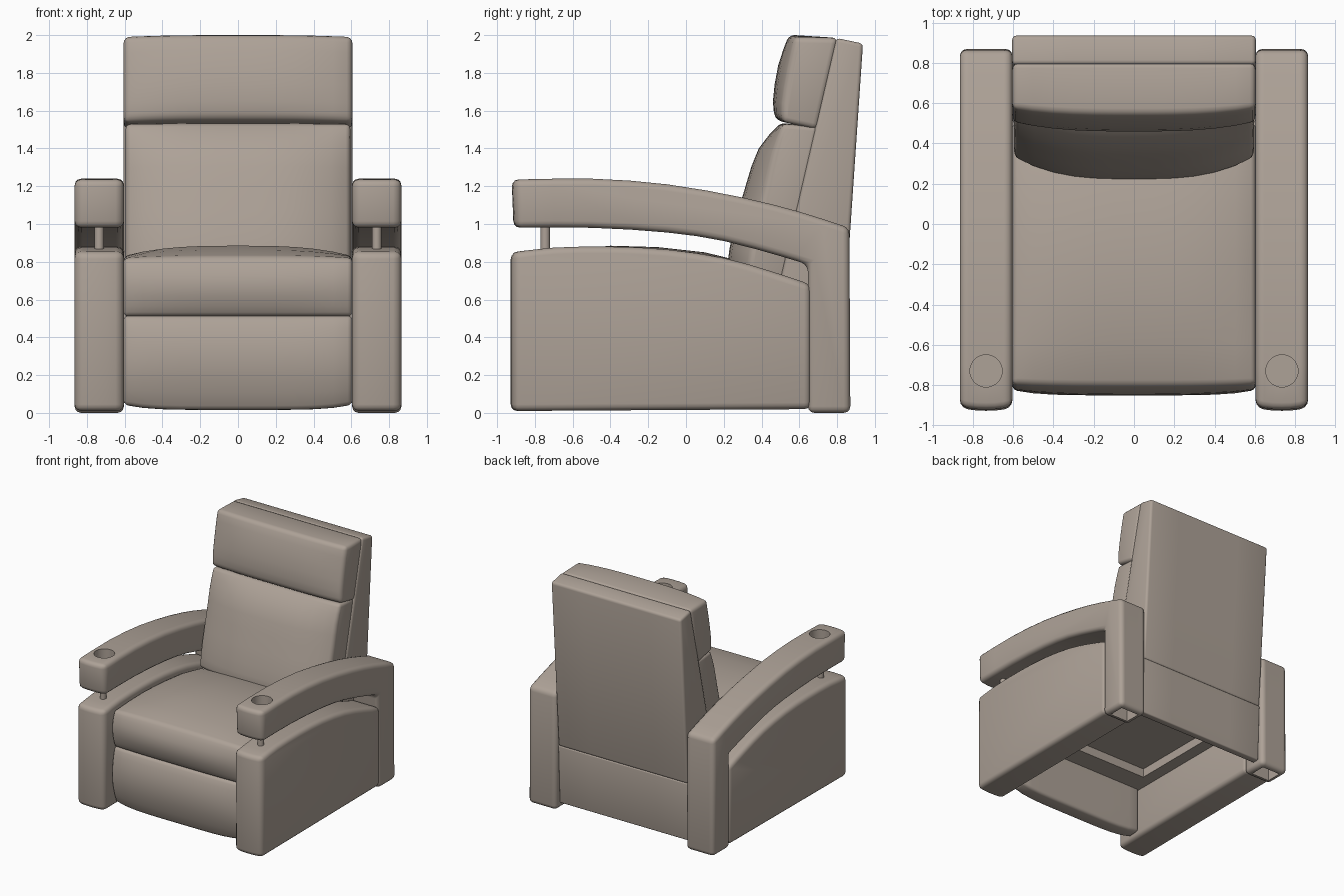
import bpy, bmesh, math
from mathutils import Vector

cube = bpy.data.objects.get("Cube")
if cube:
    bpy.data.objects.remove(cube, do_unlink=True)

COLOUR = (0.42, 0.36, 0.31, 1)
leather = bpy.data.materials.new("beige_leather")
leather.use_nodes = True
leather.diffuse_color = COLOUR
bsdf = leather.node_tree.nodes["Principled BSDF"]
bsdf.inputs["Base Color"].default_value = COLOUR
bsdf.inputs["Roughness"].default_value = 0.6


def outline(*runs, steps=2):
    """Join runs of (y, z) points into a closed outline; runs of 3+ points are splined."""
    result = []
    for run in runs:
        pts = [Vector(p) for p in run]
        if len(pts) == 2:
            result.append(pts[0])
            continue
        pts = [2 * pts[0] - pts[1]] + pts + [2 * pts[-1] - pts[-2]]
        for a, b, c, d in zip(pts, pts[1:], pts[2:], pts[3:]):
            for i in range(steps):
                t = i / steps
                result.append(0.5 * (2 * b + (c - a) * t + (2 * a - 5 * b + 4 * c - d) * t * t
                                     + (3 * b - a - 3 * c + d) * t ** 3))
    return result


def activate(obj):
    bpy.ops.object.select_all(action="DESELECT")
    obj.select_set(True)
    bpy.context.view_layer.objects.active = obj


def finish(obj, bevel=0.0, cutters=()):
    """Round the edges, cut the openings and smooth the shading."""
    obj.data.materials.append(leather)
    activate(obj)
    if bevel:
        mod = obj.modifiers.new("rounded_edges", "BEVEL")
        mod.width, mod.segments = bevel, 3
        mod.limit_method, mod.angle_limit = "ANGLE", math.radians(42)
        mod.use_clamp_overlap = False
        bpy.ops.object.modifier_apply(modifier=mod.name)
    for cutter in cutters:
        mod = obj.modifiers.new("opening", "BOOLEAN")
        mod.operation, mod.solver, mod.object = "DIFFERENCE", "EXACT", cutter
        bpy.ops.object.modifier_apply(modifier=mod.name)
        bpy.data.objects.remove(cutter, do_unlink=True)
    bpy.ops.object.shade_smooth_by_angle(angle=math.radians(35))
    return obj


def loft(name, x0, x1, edge, mid=None, bevel=0.03, spans=12, power=2.5, cutters=()):
    """Sweep an outline along x, swelling from the edge outline to the mid outline."""
    mid = mid or edge
    bm = bmesh.new()
    rings = []
    for i in range(spans + 1):
        t = i / spans
        swell = 1 - abs(2 * t - 1) ** power
        rings.append([bm.verts.new((x0 + (x1 - x0) * t, *e.lerp(m, swell)))
                      for e, m in zip(edge, mid)])
    n = len(edge)
    for r, s in zip(rings, rings[1:]):
        for j in range(n):
            bm.faces.new((r[j], r[(j + 1) % n], s[(j + 1) % n], s[j]))
    bm.faces.new(rings[0])
    bm.faces.new(rings[-1])
    bmesh.ops.recalc_face_normals(bm, faces=bm.faces)
    mesh = bpy.data.meshes.new(name)
    bm.to_mesh(mesh)
    bm.free()
    obj = bpy.data.objects.new(name, mesh)
    bpy.context.collection.objects.link(obj)
    return finish(obj, bevel, cutters)


def box(name, x, y, z, cutters=()):
    return loft(name, *x, outline(((y[0], z[0]), (y[1], z[0])), ((y[1], z[0]), (y[1], z[1])),
                                  ((y[1], z[1]), (y[0], z[1])), ((y[0], z[1]), (y[0], z[0]))),
                bevel=0, spans=1, cutters=cutters)


def cylinder(name, location, radius, depth):
    bpy.ops.mesh.primitive_cylinder_add(vertices=40, radius=radius, depth=depth, location=location)
    obj = bpy.context.object
    obj.name = name
    return finish(obj)


def swollen_front(pts):
    """Push the front end of an arm outline forward a little."""
    return [Vector((p.x - 0.018, p.y)) if p.x < -0.85 else p.copy() for p in pts]


# Arms: side panel, curved armrest with rear leg, cup holder and front post
panel = outline(((0.66, 0.02), (-0.91, 0.01)), ((-0.91, 0.01), (-0.91, 0.85)),
                ((-0.91, 0.85), (-0.7, 0.875), (-0.4, 0.88), (-0.1, 0.865), (0.2, 0.82),
                 (0.45, 0.75), (0.66, 0.68)),
                ((0.66, 0.68), (0.66, 0.02)))
armrest = outline(((0.645, 0), (0.645, 0.785)),
                  ((0.645, 0.785), (0.5, 0.83), (0.2, 0.91), (-0.1, 0.955), (-0.5, 0.98),
                   (-0.895, 0.98)),
                  ((-0.895, 0.98), (-0.905, 1.235)),
                  ((-0.905, 1.235), (-0.5, 1.24), (-0.1, 1.21), (0.3, 1.14), (0.6, 1.065),
                   (0.865, 0.98)),
                  ((0.865, 0.98), (0.87, 0)), ((0.87, 0), (0.645, 0)))
for side, label in ((1, "left"), (-1, "right")):
    inner, outer, centre = side * 0.604, side * 0.865, side * 0.735
    loft(label + "_side_panel", inner, outer, panel, swollen_front(panel), 0.035, 6)
    cup = cylinder("cup_cutter", (centre, -0.73, 1.22), 0.08, 0.24)
    hollow = box("leg_cutter", (side * 0.65, side * 0.82), (0.69, 0.825), (-0.1, 0.2))
    cup.hide_render = hollow.hide_render = True
    loft(label + "_armrest", inner, outer, armrest, swollen_front(armrest), 0.035, 6,
         cutters=(cup, hollow))
    cylinder(label + "_arm_post", (centre, -0.745, 0.92), 0.025, 0.18)

# Seat cushion with crowned top
loft("seat_cushion", -0.605, 0.605,
     outline(((0.5, 0.51), (-0.79, 0.51)),
             ((-0.79, 0.51), (-0.82, 0.62), (-0.82, 0.73), (-0.79, 0.82)),
             ((-0.79, 0.82), (-0.4, 0.83), (0.1, 0.79), (0.5, 0.7)),
             ((0.5, 0.7), (0.5, 0.51))),
     outline(((0.5, 0.51), (-0.8, 0.51)),
             ((-0.8, 0.51), (-0.845, 0.62), (-0.845, 0.73), (-0.8, 0.83)),
             ((-0.8, 0.83), (-0.4, 0.885), (0.1, 0.85), (0.5, 0.74)),
             ((0.5, 0.74), (0.5, 0.51))), 0.025, power=3)

# Open frame carrying the seat
opening = box("frame_cutter", (-0.5, 0.5), (-0.48, 0.5), (0.3, 0.505))
opening.hide_render = True
box("seat_frame", (-0.605, 0.605), (-0.67, 0.6), (0.43, 0.53), (opening,))

# Folded footrest below the seat
loft("footrest", -0.605, 0.605,
     outline(((-0.66, 0.05), (-0.66, 0.515)), ((-0.66, 0.515), (-0.79, 0.515)),
             ((-0.79, 0.515), (-0.82, 0.38), (-0.82, 0.2), (-0.77, 0.04)),
             ((-0.77, 0.04), (-0.66, 0.05))),
     outline(((-0.66, 0.02), (-0.66, 0.515)), ((-0.66, 0.515), (-0.8, 0.515)),
             ((-0.8, 0.515), (-0.845, 0.38), (-0.845, 0.2), (-0.79, 0.015)),
             ((-0.79, 0.015), (-0.66, 0.02))), 0.025, power=5)

# Back cushion swelling towards the lumbar area
loft("back_cushion", -0.595, 0.595,
     outline(((0.7, 1.515), (0.52, 0.7)), ((0.52, 0.7), (0.33, 0.76)),
             ((0.33, 0.76), (0.36, 0.95), (0.42, 1.2), (0.46, 1.38), (0.51, 1.53)),
             ((0.51, 1.53), (0.7, 1.515))),
     outline(((0.7, 1.515), (0.52, 0.7)), ((0.52, 0.7), (0.22, 0.79)),
             ((0.22, 0.79), (0.245, 0.95), (0.315, 1.2), (0.385, 1.4), (0.5, 1.535)),
             ((0.5, 1.535), (0.7, 1.515))), 0.025, power=3)

# Head pillow, fullest near its lower edge
loft("head_pillow", -0.605, 0.605,
     outline(((0.805, 1.985), (0.695, 1.5)), ((0.695, 1.5), (0.51, 1.54)),
             ((0.51, 1.54), (0.51, 1.64), (0.54, 1.82), (0.575, 1.99)),
             ((0.575, 1.99), (0.805, 1.985))),
     outline(((0.805, 1.985), (0.695, 1.5)), ((0.695, 1.5), (0.475, 1.55)),
             ((0.475, 1.55), (0.46, 1.65), (0.488, 1.84), (0.545, 2.002)),
             ((0.545, 2.002), (0.805, 1.985))), 0.03, power=3)

# Leaning back shell and the panel under it
loft("back_shell", -0.605, 0.605,
     outline(((0.795, 1.985), (0.937, 1.955)), ((0.937, 1.955), (0.84, 0.535)),
             ((0.84, 0.535), (0.6, 0.535)), ((0.6, 0.535), (0.5, 0.72)),
             ((0.5, 0.72), (0.795, 1.985))), bevel=0.02, spans=4)
loft("lower_back_panel", -0.605, 0.605,
     outline(((0.76, 0.05), (0.82, 0.05)), ((0.82, 0.05), (0.84, 0.54)),
             ((0.84, 0.54), (0.76, 0.54)), ((0.76, 0.54), (0.76, 0.05))),
     bevel=0.01, spans=4)
